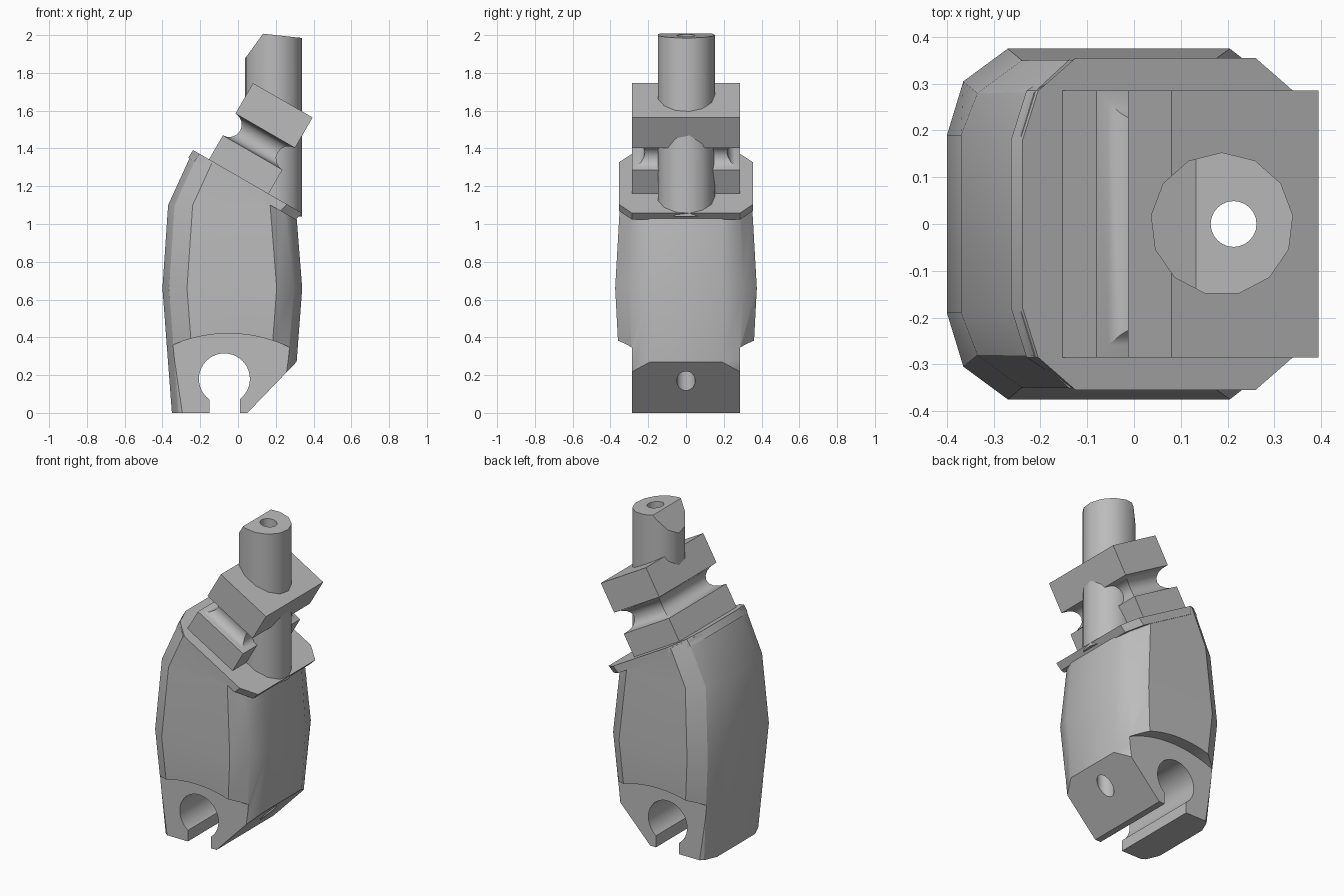
import bpy, bmesh, math
from mathutils import Vector, Matrix

cube = bpy.data.objects.get("Cube")
if cube:
    bpy.data.objects.remove(cube)

TILT = math.radians(30)
SLANT = Vector((math.sin(TILT), 0, math.cos(TILT)))   # normal of the sloped top
TOP = 1.086                                          # distance of sloped top along it

grey = bpy.data.materials.new("satin grey")
grey.use_nodes = True
grey.diffuse_color = (0.5, 0.5, 0.5, 1)
grey.node_tree.nodes["Principled BSDF"].inputs["Base Color"].default_value = (0.5, 0.5, 0.5, 1)


def finish(name, bm):
    bmesh.ops.recalc_face_normals(bm, faces=bm.faces)
    mesh = bpy.data.meshes.new(name)
    bm.to_mesh(mesh)
    bm.free()
    mesh.materials.append(grey)
    ob = bpy.data.objects.new(name, mesh)
    bpy.context.collection.objects.link(ob)
    return ob


def loft(rings):
    """Skin a stack of equal rings and cap both ends."""
    bm = bmesh.new()
    rows = [[bm.verts.new(p) for p in ring] for ring in rings]
    n = len(rows[0])
    for a, b in zip(rows, rows[1:]):
        for i in range(n):
            j = (i + 1) % n
            bm.faces.new((a[i], a[j], b[j], b[i]))
    bm.faces.new(rows[0][::-1])
    bm.faces.new(rows[-1])
    bmesh.ops.recalc_face_normals(bm, faces=bm.faces)
    return bm


def slice_off(bm, point, normal):
    """Remove everything on the normal side of a plane and cap the cut."""
    geom = bm.verts[:] + bm.edges[:] + bm.faces[:]
    cut = bmesh.ops.bisect_plane(bm, geom=geom, plane_co=point, plane_no=normal, clear_outer=True)
    edges = [e for e in cut["geom_cut"] if isinstance(e, bmesh.types.BMEdge)]
    bmesh.ops.edgeloop_fill(bm, edges=edges)


def cylinder(x, y, z, radius, length, sides, along_y=False):
    bm = bmesh.new()
    turn = Matrix.Rotation(math.pi / 2, 4, 'X') if along_y else Matrix()
    bmesh.ops.create_cone(bm, cap_ends=True, segments=sides, radius1=radius, radius2=radius,
                          depth=length, matrix=Matrix.Translation((x, y, z)) @ turn)
    return bm


def box(x, y, z, sx, sy, sz):
    bm = bmesh.new()
    bmesh.ops.create_cube(bm, size=1, matrix=Matrix.Translation((x, y, z)) @ Matrix.Diagonal((sx, sy, sz, 1)))
    return bm


def carve(ob, cutters):
    bpy.context.view_layer.objects.active = ob
    for cutter in cutters:
        mod = ob.modifiers.new("carve", 'BOOLEAN')
        mod.operation, mod.solver, mod.object = 'DIFFERENCE', 'EXACT', cutter
        bpy.ops.object.modifier_apply(modifier=mod.name)


def mirrored(half):
    return half + [(x, -y) for x, y in reversed(half)]


def section(z, left, right, half):
    """Twelve-sided section with double chamfers on every corner."""
    outline = mirrored([(right, 0.19), (right - 0.045, half - 0.07), (right - 0.135, half),
                        (left + 0.13, half), (left + 0.035, half - 0.07), (left, 0.19)])
    return [(x, y, z) for x, y in outline]


# Main body: bulging shell, sloped top, chamfered underside
bm = loft([section(0, -0.35, 0.29, 0.34), section(0.66, -0.40, 0.34, 0.375),
           section(1.10, -0.37, 0.305, 0.35), section(1.45, -0.21, 0.30, 0.352)])
slice_off(bm, SLANT * (TOP - 0.01), SLANT)
slice_off(bm, Vector((0.05, 0, 0)), Vector((0.27, 0, -0.26)).normalized())
body = finish("body", bm)

# Rim around the sloped top
rim_rows = []
for drop, right, left in ((0.055, -0.035, -0.025), (0, 0, 0)):
    outline = mirrored([(0.34 + right, 0.285), (0.26 + right, 0.355), (-0.125, 0.355),
                        (-0.205 + left, 0.285), (-0.238 + left, 0.18)])
    rim_rows.append([(x, y, (TOP - x * SLANT.x) / SLANT.z - drop) for x, y in outline])
rim = finish("top_rim", loft(rim_rows))

# Tilted neck block, round groove on all sides, and upper plate
GROOVE, MID = 0.067, 1.299
profile = [(TOP - 0.02, 0)]
for i in range(9):
    a = math.pi * i / 8
    profile.append((MID - GROOVE * math.cos(a), GROOVE * math.sin(a)))
profile.append((1.552, 0))
along = Vector((math.cos(TILT), 0, -math.sin(TILT)))
rows = []
for height, inset in profile:
    u, v = 0.182 - inset, 0.285 - inset
    rows.append([along * (-0.622 + a * u) + Vector((0, b * v, 0)) + SLANT * height
                 for a, b in ((1, 1), (-1, 1), (-1, -1), (1, -1))])
neck = finish("grooved_neck", loft(rows))

# Upright pin with bevelled, slightly crowned tip
bm = cylinder(0.188, 0, 1.53, 0.153, 0.98, 13)
slice_off(bm, Vector((0.04, 0, 1.88)), Vector((-0.11, 0, 0.08)).normalized())
slice_off(bm, Vector((0.20, 0, 2.0)), Vector((0.11, 0, 1)).normalized())
pin = finish("pin", bm)

# Cutters
bore = finish("bore_cutter", cylinder(0.213, 0, 1, 0.049, 2.4, 24))
socket = finish("socket_cutter", cylinder(-0.072, 0, 0.18, 0.135, 1, 40, True))
slot = finish("slot_cutter", box(-0.07, 0, 0, 0.16, 1, 0.3))
sides = [finish("side_cutter", cylinder(-0.05, s * 0.485, -0.33, 0.75, 0.4, 128, True)) for s in (-1, 1)]

carve(body, sides + [socket, slot, bore])
for part in (rim, neck, pin):
    carve(part, [bore])
for cutter in sides + [socket, slot, bore]:
    bpy.data.objects.remove(cutter)

# Smooth curved faces, keep hard edges
bpy.ops.object.select_all(action='DESELECT')
for part in (body, rim, neck, pin):
    part.select_set(True)
bpy.context.view_layer.objects.active = body
bpy.ops.object.shade_smooth_by_angle(angle=math.radians(30))
